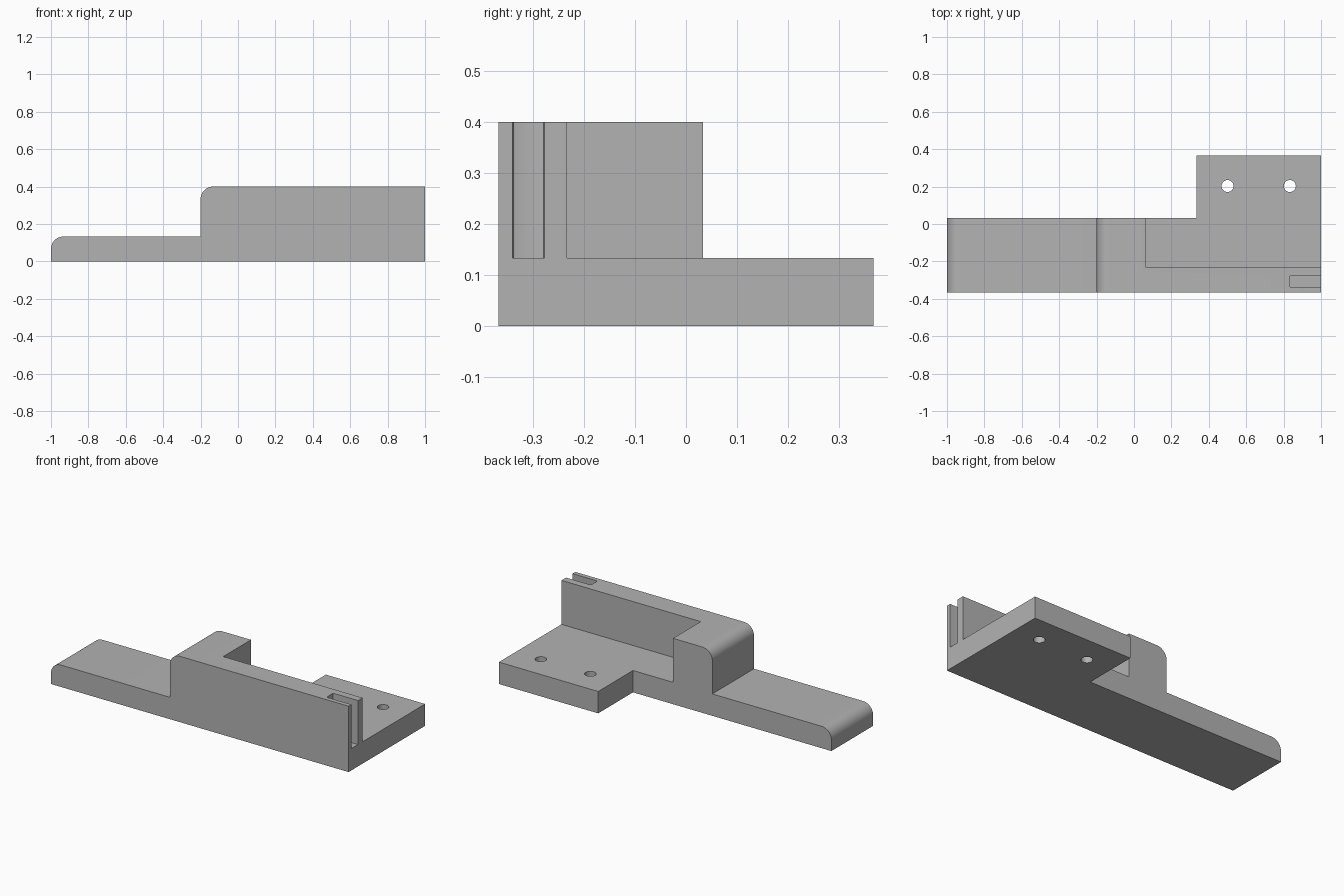
import bpy, bmesh
from math import sin, cos, pi, radians
from mathutils import Vector

if "Cube" in bpy.data.objects:
    bpy.data.objects.remove(bpy.data.objects["Cube"])

BACK, FRONT = 0.367, -0.367
DECK, TOP = 0.133, 0.4
FILLET = 0.067

grey = bpy.data.materials.new("plain grey")
grey.use_nodes = True
grey.diffuse_color = (0.45, 0.45, 0.45, 1)
grey.node_tree.nodes["Principled BSDF"].inputs["Base Color"].default_value = grey.diffuse_color


def prism(name, outline, direction):
    """Extrude a closed 3D outline along a direction."""
    bm = bmesh.new()
    face = bm.faces.new([bm.verts.new(p) for p in outline])
    new = bmesh.ops.extrude_face_region(bm, geom=[face])["geom"]
    bmesh.ops.translate(bm, vec=Vector(direction),
                        verts=[v for v in new if isinstance(v, bmesh.types.BMVert)])
    bmesh.ops.recalc_face_normals(bm, faces=bm.faces)
    mesh = bpy.data.meshes.new(name)
    bm.to_mesh(mesh)
    bm.free()
    mesh.materials.append(grey)
    obj = bpy.data.objects.new(name, mesh)
    bpy.context.collection.objects.link(obj)
    return obj


def box_cutter(name, x0, x1, y0, y1, z0, z1):
    return prism(name, [(x0, y0, z0), (x1, y0, z0), (x1, y1, z0), (x0, y1, z0)],
                 (0, 0, z1 - z0))


def rounded_corner(x, z, steps=12):
    """Top left corner of the side profile, rounded."""
    angles = [pi - pi / 2 * i / steps for i in range(steps + 1)]
    return [(x + FILLET + FILLET * cos(a), FRONT, z - FILLET + FILLET * sin(a))
            for a in angles]


# Stepped body: side profile extruded to full depth
profile = ([(-1, FRONT, 0)] + rounded_corner(-1, DECK) + [(-0.2, FRONT, DECK)]
           + rounded_corner(-0.2, TOP) + [(1, FRONT, TOP), (1, FRONT, 0)])
body = prism("stepped_bracket", profile, (0, BACK - FRONT, 0))

# Cutters: back corner, open pocket above the deck, end slot in the wall
cutters = [
    box_cutter("corner_cutter", -1.5, 0.333, 0.033, 1, -0.5, 1),
    box_cutter("pocket_cutter", 0.064, 1.5, -0.233, 1, DECK, 1),
    box_cutter("slot_cutter", 0.833, 1.5, -0.34, -0.277, DECK, 1),
]

# Round the inner corners of the slot slightly
bevel = cutters[-1].modifiers.new("inner corners", "BEVEL")
bevel.width, bevel.segments = 0.007, 2
bevel.limit_method = "WEIGHT"
slot = cutters[-1].data
weights = slot.attributes.new("bevel_weight_edge", "FLOAT", "EDGE")
for edge in slot.edges:
    a, b = (slot.vertices[i].co for i in edge.vertices)
    if abs(a.z - b.z) > 0.1 and a.x < 1:
        weights.data[edge.index].value = 1

# Screw holes through the mounting flange
for x in (0.5, 0.833):
    ring = [(x + 0.032 * cos(2 * pi * i / 32), 0.203 + 0.032 * sin(2 * pi * i / 32), -0.2)
            for i in range(32)]
    cutters.append(prism("hole_cutter", ring, (0, 0, 0.6)))

for cutter in cutters:
    cutter.hide_render = True
    mod = body.modifiers.new(cutter.name, "BOOLEAN")
    mod.operation, mod.solver, mod.object = "DIFFERENCE", "EXACT", cutter

# Bake the cuts and drop the cutters
depsgraph = bpy.context.evaluated_depsgraph_get()
finished = bpy.data.meshes.new_from_object(body.evaluated_get(depsgraph))
body.modifiers.clear()
body.data = finished
for cutter in cutters:
    bpy.data.objects.remove(cutter)

# Smooth fillets and holes, crisp edges elsewhere
bpy.ops.object.select_all(action="DESELECT")
body.select_set(True)
bpy.context.view_layer.objects.active = body
bpy.ops.object.shade_smooth_by_angle(angle=radians(30))
